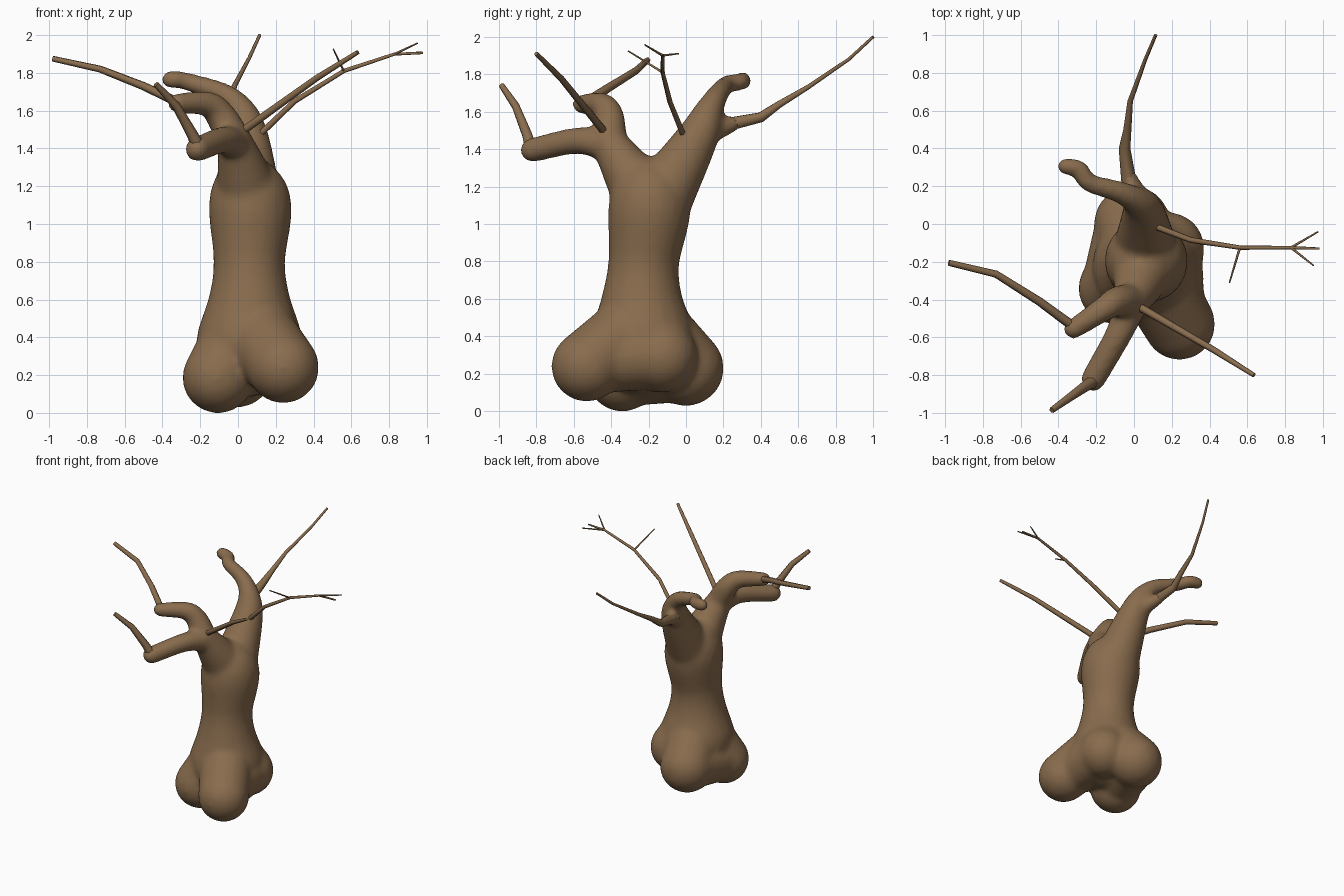
import bpy, bmesh
from mathutils import Vector, Matrix

if "Cube" in bpy.data.objects:
    bpy.data.objects.remove(bpy.data.objects["Cube"])

bark = bpy.data.materials.new("bark")
bark.diffuse_color = (0.25, 0.15, 0.075, 1)
bark.use_nodes = True
bark.node_tree.nodes["Principled BSDF"].inputs["Base Color"].default_value = bark.diffuse_color
bm = bmesh.new()


def taper(pts, r0, r1, power=1):
    """Radius falls from r0 to r1 along the points."""
    n = len(pts) - 1
    return [Vector((*p, r1 + (r0 - r1) * (1 - i / n) ** power)) for i, p in enumerate(pts)]


def flesh(pts, steps=14):
    """Fill a smooth curve through (x, y, z, radius) points with overlapping balls."""
    p = [Vector(q) for q in pts]
    p = [2 * p[0] - p[1]] + p + [2 * p[-1] - p[-2]]
    for i in range(1, len(p) - 2):
        a, b, c, d = p[i - 1:i + 3]
        for k in range(steps + 1):
            t = k / steps
            v = 0.5 * (2 * b + (c - a) * t + (2 * a - 5 * b + 4 * c - d) * t * t
                       + (3 * b - a - 3 * c + d) * t ** 3)
            # slightly fat, since softening shrinks thin parts
            bmesh.ops.create_icosphere(bm, subdivisions=3, radius=v.w + .002 + .0003 / v.w,
                                       matrix=Matrix.Translation(v.xyz))


def tube(name, pts, r0, r1, power=1):
    """Thin tapered branch."""
    cu = bpy.data.curves.new(name, 'CURVE')
    cu.dimensions = '3D'
    cu.bevel_depth = 1
    cu.bevel_resolution = 1
    cu.use_fill_caps = True
    s = cu.splines.new('POLY')
    s.points.add(len(pts) - 1)
    for p, v in zip(s.points, taper(pts, r0, r1, power)):
        p.co = (*v.xyz, 1)
        p.radius = v.w
    cu.materials.append(bark)
    ob = bpy.data.objects.new(name, cu)
    bpy.context.collection.objects.link(ob)
    bpy.ops.object.select_all(action='DESELECT')
    ob.select_set(True)
    bpy.context.view_layer.objects.active = ob
    bpy.ops.object.convert(target='MESH')
    bpy.ops.object.shade_smooth_by_angle(angle=1.1)


# Trunk
flesh([(.06, -.23, .37, .28), (.06, -.235, .58, .215), (.06, -.225, .8, .187),
       (.065, -.195, 1.08, .218), (.05, -.2, 1.18, .18)])

# Four bulging roots, each swelling out of the trunk base
base = Vector((.06, -.22, .48, .2))
for tip in [(.24, -.53, .24, .187), (-.105, -.34, .187, .187),
            (-.01, 0, .23, .2), (.18, -.13, .29, .19)]:
    tip = Vector(tip)
    flesh([base, base.lerp(tip, .5), tip])
# Webbing between the left and back roots, and behind the front right root
flesh([(-.09, -.3, .21, .18), (-.015, -.02, .24, .19)])
flesh([(.2, -.45, .27, .17), (.18, -.13, .3, .18)])

# Front limb, forking into a front arm and a left arm
flesh(taper([(.05, -.23, 1.16), (.02, -.325, 1.3), (-.02, -.42, 1.45)], .165, .085))
flesh(taper([(-.01, -.41, 1.42), (-.08, -.58, 1.445), (-.215, -.82, 1.395)], .085, .06, 2))
flesh(taper([(-.02, -.41, 1.44), (-.09, -.41, 1.57), (-.16, -.45, 1.635),
             (-.32, -.555, 1.64)], .09, .046))

# Back limb, curling left, with a stub for the back branch
flesh(taper([(.06, -.12, 1.16), (.05, .06, 1.46), (.015, .12, 1.6), (-.08, .17, 1.69),
             (-.24, .22, 1.745), (-.29, .29, 1.76), (-.36, .305, 1.765)], .165, .038, 3.3))
flesh(taper([(.04, .08, 1.48), (-.03, .25, 1.535)], .07, .035))

# Fuse trunk, roots and limbs into one smooth skin
mesh = bpy.data.meshes.new("trunk")
bm.to_mesh(mesh)
bm.free()
mesh.materials.append(bark)
trunk = bpy.data.objects.new("trunk", mesh)
bpy.context.collection.objects.link(trunk)
fuse = trunk.modifiers.new("fuse", 'REMESH')
fuse.mode = 'VOXEL'
fuse.voxel_size = .016
fuse.use_smooth_shade = True
soften = trunk.modifiers.new("soften", 'SMOOTH')
soften.factor = .5
soften.iterations = 16

# Thin branches
tube("left_branch", [(-.31, -.55, 1.64), (-.5, -.41, 1.73), (-.73, -.265, 1.82),
                     (-.98, -.205, 1.875)], .026, .016)
tube("front_branch", [(-.21, -.83, 1.41), (-.245, -.85, 1.48), (-.33, -.91, 1.63),
                      (-.435, -.985, 1.74)], .036, .016)
tube("back_branch", [(-.02, .17, 1.52), (-.05, .4, 1.57), (-.035, .5, 1.64),
                     (-.02, .65, 1.73), (.06, .87, 1.88), (.115, 1, 2)], .043, .009, 2)
tube("front_right_branch", [(-.02, -.41, 1.46), (.42, -.665, 1.775), (.635, -.8, 1.91)],
     .022, .012)
knee, fork = (.56, -.125, 1.81), (.83, -.125, 1.9)
tube("right_branch", [(.08, 0, 1.44), (.3, -.085, 1.65), knee, fork, (.98, -.13, 1.905)],
     .018, .006)

# Twigs on the right branch
for name, start, end in [("low_twig", knee, (.505, -.31, 1.925)),
                         ("back_twig", fork, (.975, -.04, 1.91)),
                         ("front_twig", fork, (.95, -.22, 1.957))]:
    tube(name, [start, end], .007, .004)
